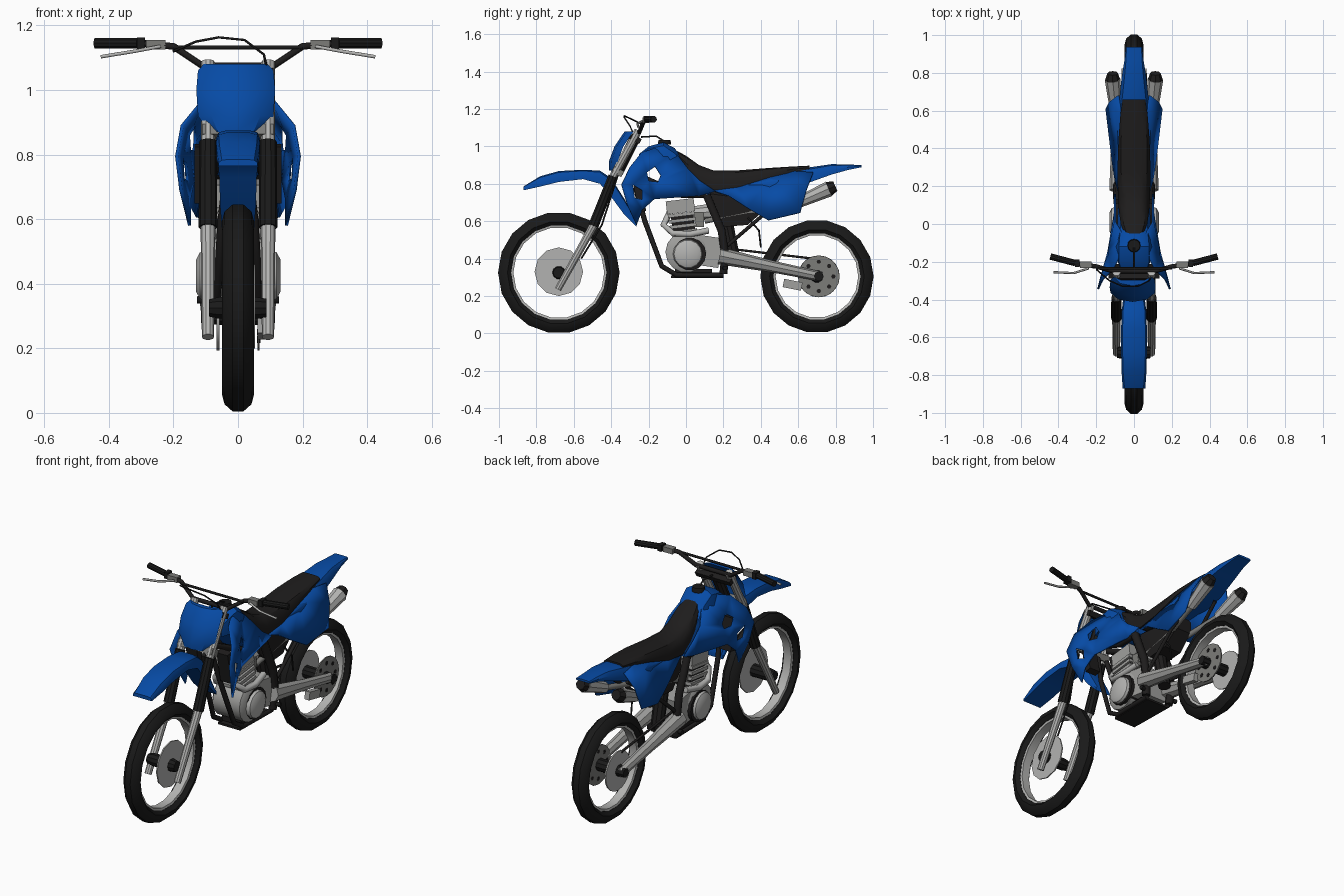
import bpy, bmesh, math
from mathutils import Vector

cube = bpy.data.objects.get("Cube")
if cube:
    bpy.data.objects.remove(cube)


def material(name, rgb):
    m = bpy.data.materials.new(name)
    m.use_nodes = True
    m.diffuse_color = (*rgb, 1)
    m.node_tree.nodes["Principled BSDF"].inputs["Base Color"].default_value = (*rgb, 1)
    return m


BLUE = material("blue plastic", (0.002, 0.07, 0.38))
BLACK = material("black rubber", (0.01, 0.01, 0.01))
DARK = material("dark seat and frame", (0.013, 0.012, 0.012))
SILVER = material("silver metal", (0.45, 0.45, 0.44))
STEEL = material("steel engine", (0.35, 0.35, 0.34))
DULL = material("dull grey metal", (0.2, 0.2, 0.19))
made = []


def finish(name, bm, mat):
    bmesh.ops.recalc_face_normals(bm, faces=bm.faces[:])
    me = bpy.data.meshes.new(name)
    bm.to_mesh(me)
    bm.free()
    me.materials.append(mat)
    ob = bpy.data.objects.new(name, me)
    bpy.context.collection.objects.link(ob)
    made.append(ob)
    return ob


def skin(name, rings, mat, wrap=False):
    """Join a row of equal rings; cap the ends unless wrapped."""
    bm = bmesh.new()
    vs = [[bm.verts.new(p) for p in r] for r in rings]
    n = len(vs[0])
    for i in range(len(vs) - (0 if wrap else 1)):
        a, b = vs[i], vs[(i + 1) % len(vs)]
        for k in range(n):
            bm.faces.new((a[k], a[(k + 1) % n], b[(k + 1) % n], b[k]))
    if not wrap:
        bm.faces.new(vs[0])
        bm.faces.new(vs[-1])
    return finish(name, bm, mat)


def lathe(name, profile, y, z, mat, n=16, wrap=False):
    """Spin (x, radius) pairs about a crosswise axle."""
    ang = [2 * math.pi * k / n for k in range(n)]
    return skin(name, [[(x, y + r * math.cos(a), z + r * math.sin(a)) for a in ang]
                       for x, r in profile], mat, wrap)


def rod(name, a, b, r1, r2, mat, n=10):
    a, b = Vector(a), Vector(b)
    q = (b - a).to_track_quat('Z', 'Y')
    circ = [Vector((math.cos(2 * math.pi * k / n), math.sin(2 * math.pi * k / n), 0)) for k in range(n)]
    return skin(name, [[p + q @ (c * r) for c in circ] for p, r in ((a, r1), (b, r2))], mat)


def tube(name, pts, r, mat):
    cu = bpy.data.curves.new(name, 'CURVE')
    cu.dimensions = '3D'
    cu.bevel_depth, cu.bevel_resolution, cu.use_fill_caps = r, 1, True
    sp = cu.splines.new('POLY')
    sp.points.add(len(pts) - 1)
    for p, co in zip(sp.points, pts):
        p.co = (*co, 1)
    cu.materials.append(mat)
    ob = bpy.data.objects.new(name, cu)
    bpy.context.collection.objects.link(ob)


def box(name, c, size, mat, pitch=0):
    bm = bmesh.new()
    bmesh.ops.create_cube(bm, size=1)
    bmesh.ops.scale(bm, vec=size, verts=bm.verts)
    ob = finish(name, bm, mat)
    ob.location, ob.rotation_euler = c, (pitch, 0, 0)


def body(name, secs, mat):
    """Loft (y, top, bottom, top half width, bottom half width) sections."""
    rings = []
    for y, zt, zb, wt, wb in secs:
        h = zt - zb
        half = [(wb, zb), (max(wt, wb), zb + h * 0.5), (wt, zt - h * 0.12), (wt * 0.6, zt)]
        rings.append([(x, y, z) for x, z in half] + [(-x, y, z) for x, z in reversed(half)])
    return skin(name, rings, mat)


def panel(name, loops, xf, mat):
    """Thin side plate from a (y, z) outline plus hole outlines, bent by xf, on both sides."""
    bm = bmesh.new()
    edges = []
    for lp in loops:
        vs = [bm.verts.new((0, y, z)) for y, z in lp]
        edges += [bm.edges.new((vs[i], vs[i - 1])) for i in range(len(vs))]
    bmesh.ops.triangle_fill(bm, use_beauty=True, edges=edges)
    for v in bm.verts:
        v.co.x = xf(v.co.y, v.co.z)
    ob = finish(name, bm, mat)
    so = ob.modifiers.new("thickness", 'SOLIDIFY')
    so.thickness, so.offset = 0.01, 0
    ob.modifiers.new("both sides", 'MIRROR')


# wheels: tyre, rim, hub, discs
def wheel(tag, y, z, R, w):
    tyre = [(-w * .6, R - .07), (-w, R - .05), (-w * .85, R - .022), (-w * .35, R),
            (w * .35, R), (w * .85, R - .022), (w, R - .05), (w * .6, R - .07)]
    lathe(tag + "_tyre", tyre, y, z, BLACK, 18, True)
    rim = [(-w * .6, R - .064), (w * .6, R - .064), (w * .5, R - .082), (-w * .5, R - .082)]
    lathe(tag + "_rim", rim, y, z, SILVER, 18, True)
    lathe(tag + "_hub", [(-.09, .028), (-.06, .035), (.06, .035), (.088, .03)], y, z, BLACK, 10)


wheel("front", -.68, .325, .325, .049)
wheel("rear", .7, .305, .303, .049)
lathe("front_brake_disc", [(.045, .13), (.052, .13)], -.68, .33, SILVER, 12)
lathe("rear_brake_disc", [(.06, .112), (.067, .112)], .71, .305, DULL, 16)
for k in range(8):
    a = k * math.pi / 4
    lathe("rear_disc_slot", [(.059, .012), (.069, .012)], .71 + .078 * math.cos(a), .305 + .078 * math.sin(a), DARK, 6)
lathe("rear_sprocket", [(-.066, .112), (-.058, .112)], .71, .305, SILVER, 20)
lathe("rear_axle", [(-.115, .026), (.115, .026)], .71, .305, BLACK, 8)
box("rear_caliper", (.075, .57, .26), (.03, .1, .045), STEEL, -.2)
tube("chain", [(-.062, .68, .4), (-.062, .17, .46)], .007, DARK)

# fork, bars and controls, repeated on each side
for s in (-1, 1):
    side = "left" if s > 0 else "right"
    x = s * .093
    rod(side + "_fork_lower", (x, -.685, .235), (x, -.49, .585), .019, .023, SILVER)
    rod(side + "_fork_gaiter", (x, -.495, .575), (x, -.39, .84), .029, .027, BLACK)
    rod(side + "_fork_upper", (x, -.39, .84), (x, -.255, 1.085), .022, .022, SILVER)
    tube(side + "_handlebar", [(0, -.25, 1.075), (s * .11, -.25, 1.075), (s * .2, -.225, 1.135),
                               (s * .3, -.21, 1.145), (s * .4, -.18, 1.145)], .012, DARK)
    rod(side + "_grip", (s * .31, -.207, 1.145), (s * .443, -.172, 1.145), .017, .017, BLACK)
    box(side + "_control", (s * .255, -.215, 1.14), (.06, .035, .03), DULL)
    box(side + "_switch", (s * .3, -.207, 1.145), (.025, .04, .036), BLACK)
    tube(side + "_lever", [(s * .24, -.235, 1.135), (s * .32, -.26, 1.12), (s * .425, -.255, 1.103)], .006, SILVER)
    # frame rails, subframe and swingarm
    tube(side + "_cradle", [(s * .03, -.27, .78), (s * .05, -.22, .6), (s * .065, -.13, .36), (s * .07, -.05, .312),
                            (s * .075, .2, .312)], .014, DARK)
    tube(side + "_frame_spar", [(s * .04, -.27, .85), (s * .08, -.02, .74), (s * .085, .11, .74)], .018, DARK)
    tube(side + "_pivot_plate", [(s * .085, .11, .74), (s * .088, .19, .55), (s * .088, .21, .42),
                                 (s * .08, .2, .32)], .024, DARK)
    tube(side + "_subframe", [(s * .08, .21, .46), (s * .085, .42, .64), (s * .06, .62, .78)], .011, DARK)
    rod(side + "_swingarm", (s * .085, .18, .415), (s * .088, .45, .36), .046, .032, STEEL, 8)
    rod(side + "_swingarm_end", (s * .088, .44, .362), (s * .088, .725, .303), .032, .026, STEEL, 8)
    tube(side + "_foot_peg", [(s * .07, .2, .35), (s * .125, .21, .35)], .013, BLACK)
    box(side + "_radiator", (s * .1, -.25, .74), (.07, .04, .18), DARK, .2)
    # exhaust
    tube(side + "_exhaust_header", [(s * .03, -.08, .66), (s * .06, -.12, .58), (s * .09, -.07, .535),
                                    (s * .095, .02, .53), (s * .08, .12, .55)], .018, SILVER)
    tube(side + "_exhaust_pipe", [(s * .04, .1, .6), (s * .045, .35, .65), (s * .09, .6, .7)], .016, DULL)
    rod(side + "_silencer", (s * .097, .6, .7), (s * .113, .765, .773), .03, .042, SILVER, 8)
    rod(side + "_silencer_tip", (s * .113, .76, .771), (s * .113, .798, .788), .041, .028, DARK, 8)

tube("handlebar_brace", [(-.2, -.235, 1.132), (.2, -.235, 1.132)], .007, BLACK)
tube("control_cable", [(-.2, -.24, 1.12), (-.13, -.3, 1.15), (-.06, -.33, 1.163), (.02, -.33, 1.155),
                       (.08, -.3, 1.11), (.1, -.26, 1.02)], .004, BLACK)
tube("breather_hose", [(0, -.12, 1.03), (0, -.16, 1.055), (0, -.24, 1.05)], .005, BLACK)
tube("brake_hose", [(.1, -.36, .86), (.08, -.45, .58), (.075, -.56, .4)], .005, BLACK)
tube("drain_hose", [(.06, .33, .62), (.07, .39, .55), (.07, .4, .46)], .005, BLACK)
box("upper_clamp", (0, -.27, 1.04), (.22, .06, .03), DARK, -.5)
box("lower_clamp", (0, -.365, .865), (.22, .06, .035), DULL, -.5)
rod("steering_stem", (0, -.365, .86), (0, -.27, 1.05), .03, .03, DARK)

# number plate, raked with the fork
plate = []
for z, w, y in ((.87, .085, -.41), (.92, .117, -.41), (1.0, .122, -.38), (1.06, .117, -.34), (1.08, .1, -.325)):
    plate.append([(k * w - .007, y + dy, z) for k, dy in
                  ((-1, .045), (-.65, .01), (0, -.002), (.65, .01), (1, .045), (.6, .028), (-.6, .028))])
skin("number_plate", plate, BLUE)

# front mudguard with rear flap
body("front_mudguard", [(-.87, .785, .765, .05, .06), (-.78, .84, .785, .058, .066), (-.68, .868, .81, .06, .068),
                        (-.55, .875, .825, .06, .068), (-.46, .87, .8, .058, .065), (-.4, .83, .73, .05, .058),
                        (-.33, .72, .635, .045, .055), (-.265, .6, .57, .04, .05)], BLUE)

# tank, cap, seat and tail
body("fuel_tank", [(-.25, .96, .9, .065, .07), (-.2, 1.0, .9, .08, .085), (-.12, 1.022, .87, .08, .095),
                   (-.06, .99, .76, .075, .09), (.02, .88, .735, .07, .088), (.13, .79, .745, .07, .08)], BLUE)
rod("tank_cap", (0, -.115, 1.01), (0, -.115, 1.035), .036, .032, BLACK, 12)
body("seat", [(-.065, .985, .96, .035, .045), (0, .95, .87, .055, .07), (.07, .9, .81, .06, .08),
              (.15, .87, .765, .062, .085), (.28, .872, .782, .068, .088), (.45, .885, .835, .068, .082),
              (.58, .893, .865, .06, .072), (.66, .897, .875, .05, .06)], DARK)
body("tail_mudguard", [(.3, .81, .77, .06, .08), (.5, .855, .78, .07, .09), (.64, .885, .8, .065, .08),
                       (.78, .905, .85, .05, .065), (.87, .903, .875, .042, .05), (.938, .9, .888, .04, .044)], BLUE)


def shroud_x(y, z):
    t = min(1, max(0, (-.02 - y) / .32))
    return .1 + .09 * t - .6 * max(0, z - .88) - .12 * max(0, .74 - z)


panel("tank_shroud", [
    [(-.24, .965), (-.3, .89), (-.345, .795), (-.315, .69), (-.265, .58), (-.235, .66), (-.17, .718), (.07, .735),
     (.16, .76), (.07, .82), (.01, .88), (-.06, .97), (-.13, 1.0)],
    [(-.21, .86), (-.165, .893), (-.135, .845), (-.15, .81), (-.2, .815)],
    [(-.285, .795), (-.235, .765), (-.235, .715), (-.275, .725)]], shroud_x, BLUE)
panel("side_panel", [[(.14, .765), (.23, .735), (.33, .67), (.44, .605), (.61, .645), (.645, .77), (.68, .86),
                      (.58, .865), (.45, .835), (.28, .785)]],
      lambda y, z: .09 + .12 * (y - .14) - .55 * max(0, z - .73), BLUE)

# airbox and shock
body("airbox", [(.12, .76, .66, .055, .05), (.2, .76, .57, .06, .055), (.33, .74, .58, .06, .055),
                (.42, .74, .66, .055, .05)], DARK)
rod("shock", (0, .2, .66), (0, .26, .38), .04, .035, DARK)

# engine
lathe("crankcase", [(-.1, .085), (-.085, .11), (.085, .11), (.1, .085)], .0, .435, STEEL, 14)
lathe("clutch_gasket", [(-.105, .088), (.105, .088)], .02, .425, DARK, 14)
lathe("clutch_cover", [(.1, .08), (.12, .074), (.132, .05)], .01, .425, SILVER, 14)
lathe("flywheel_cover", [(-.13, .05), (-.118, .074), (-.1, .08)], .01, .425, SILVER, 14)
box("gearbox", (0, .11, .44), (.17, .15, .16), STEEL, -.15)
box("oil_pan", (0, .04, .33), (.12, .2, .03), DARK)
box("cylinder", (0, -.015, .58), (.125, .12, .13), DARK, .12)
for k in range(4):
    box("cylinder_fin", (0, -.013 - k * .004, .545 + k * .03), (.15, .145, .018), STEEL, .12)
box("cylinder_head", (0, -.03, .68), (.14, .15, .07), STEEL, .12)
rod("carburettor", (0, .03, .64), (0, .13, .65), .04, .045, SILVER)
box("carburettor_bowl", (0, .07, .61), (.1, .05, .08), DULL)
box("skid_plate", (0, .06, .303), (.14, .28, .012), DARK)

# smooth shading with sharp edges kept
bpy.ops.object.select_all(action='DESELECT')
for ob in made:
    ob.select_set(True)
bpy.context.view_layer.objects.active = made[0]
bpy.ops.object.shade_smooth_by_angle(angle=math.radians(35))
